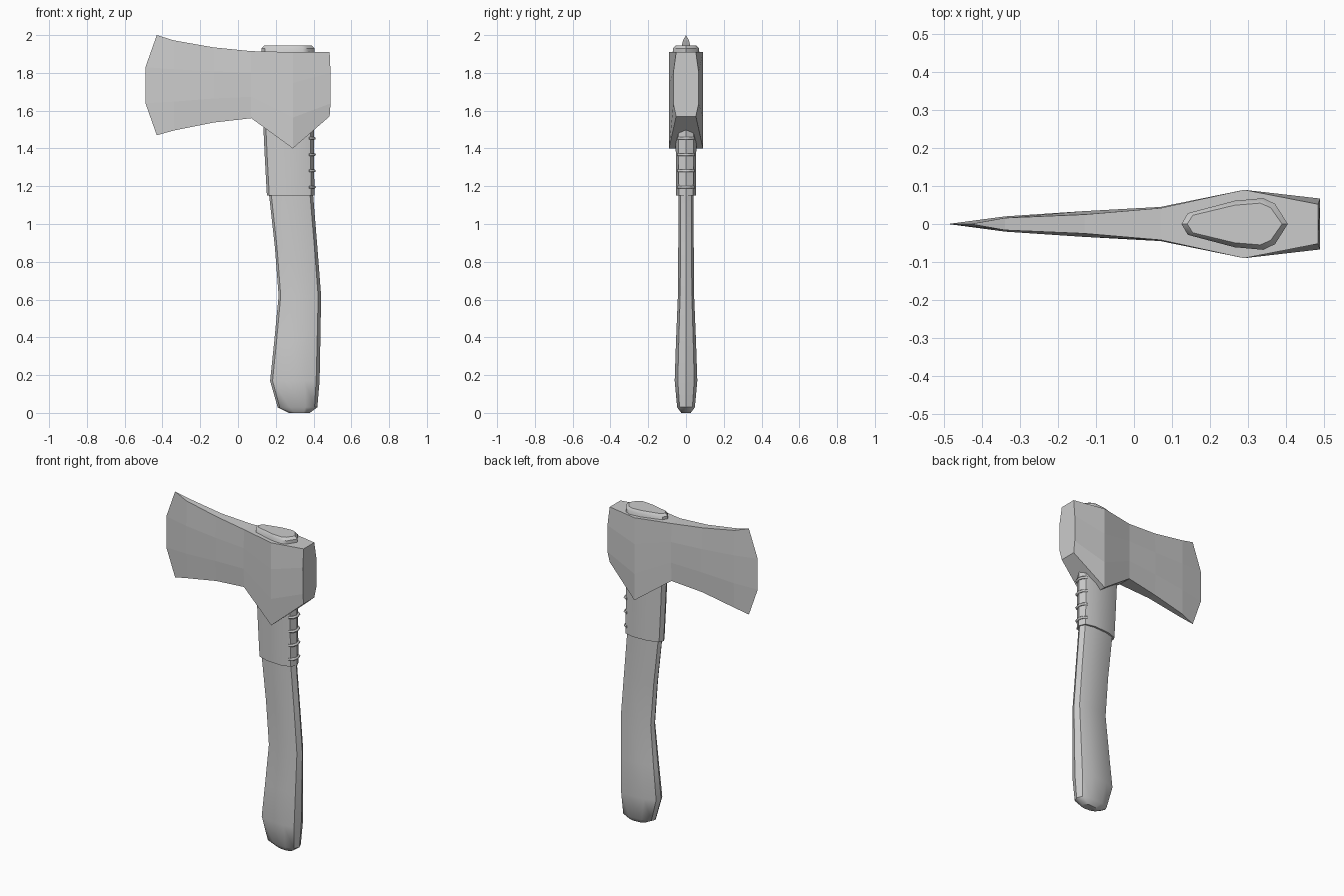
import bpy, bmesh, math

if "Cube" in bpy.data.objects:
    bpy.data.objects.remove(bpy.data.objects["Cube"])


def loft(name, rings, smooth=None):
    """Skin a closed surface through equal-length rings and cap both ends."""
    bm = bmesh.new()
    loops = [[bm.verts.new(p) for p in r] for r in rings]
    n = len(loops[0])
    for a, b in zip(loops, loops[1:]):
        for i in range(n):
            j = (i + 1) % n
            bm.faces.new((a[i], a[j], b[j], b[i]))
    bm.faces.new(loops[0])
    bm.faces.new(loops[-1])
    bmesh.ops.remove_doubles(bm, verts=bm.verts, dist=1e-4)
    bmesh.ops.recalc_face_normals(bm, faces=bm.faces)
    mesh = bpy.data.meshes.new(name)
    bm.to_mesh(mesh)
    bm.free()
    obj = bpy.data.objects.new(name, mesh)
    bpy.context.collection.objects.link(obj)
    if smooth:
        bpy.ops.object.select_all(action='DESELECT')
        obj.select_set(True)
        bpy.context.view_layer.objects.active = obj
        bpy.ops.object.shade_smooth_by_angle(angle=math.radians(smooth))
    return obj


def slice_x(x_end, x_mid, zb, zt, y_end, y_mid, low=0.32):
    """Octagonal slice of the head: two end rows and two middle rows per side."""
    h = zt - zb
    side = [(x_end, y_end, zb), (x_mid, y_mid, zb + h * low),
            (x_mid, y_mid, zb + h * 0.68), (x_end, y_end, zt)]
    return [(x, -y, z) for x, y, z in side] + side[::-1]


# Head: blade edge, cheeks, eye and poll
loft("axe_head", [
    slice_x(-0.43, -0.49, 1.47, 2.00, 0, 0),
    slice_x(-0.34, -0.34, 1.495, 1.972, 0.016, 0.02),
    slice_x(-0.13, -0.13, 1.537, 1.935, 0.025, 0.034),
    slice_x(0.07, 0.07, 1.56, 1.915, 0.042, 0.045),
    slice_x(0.29, 0.29, 1.40, 1.91, 0.09, 0.09),
    slice_x(0.485, 0.49, 1.57, 1.91, 0.052, 0.067, 0.2),
])

# Teardrop cross-section (fraction along x, fraction of half width)
HALF = [(0, 0), (0.06, 0.42), (0.5, 0.9), (0.77, 1), (0.88, 0.78), (1, 0)]
GRIP = [(0, 0), (0.05, 0.5), (0.3, 0.9), (0.7, 1), (0.93, 0.72), (1, 0)]


def slice_z(z, x0, x1, hy, half=GRIP):
    pts = half + [(u, -v) for u, v in half[-2:0:-1]]
    return [(x0 + u * (x1 - x0), v * hy, z) for u, v in pts]


# Handle with a curved grip and rounded butt
loft("handle", [slice_z(*s) for s in [
    (0.0, 0.27, 0.38, 0.025), (0.03, 0.21, 0.42, 0.047),
    (0.17, 0.17, 0.432, 0.06), (0.38, 0.192, 0.436, 0.053),
    (0.62, 0.215, 0.44, 0.043), (0.88, 0.195, 0.42, 0.041),
    (1.15, 0.165, 0.398, 0.041), (1.60, 0.14, 0.40, 0.045)]], 40)

# Handle end showing through the eye
loft("handle_top", [slice_z(*s, HALF) for s in [
    (1.88, 0.125, 0.405, 0.068), (1.93, 0.125, 0.405, 0.068),
    (1.945, 0.14, 0.39, 0.055)]], 40)

# Leather sleeve below the head
loft("sleeve", [slice_z(*s) for s in [
    (1.15, 0.153, 0.405, 0.053), (1.35, 0.142, 0.402, 0.054),
    (1.60, 0.13, 0.402, 0.056)]], 40)

# Laces along the back of the sleeve
for k in range(4):
    z = 1.195 + 0.086 * k
    curve = bpy.data.curves.new("lace_%d" % (k + 1), 'CURVE')
    curve.dimensions = '3D'
    curve.bevel_depth = 0.008
    curve.bevel_resolution = 1
    curve.use_fill_caps = True
    path = [(0.375, -0.04), (0.397, -0.028), (0.404, 0), (0.397, 0.028), (0.375, 0.04)]
    spline = curve.splines.new('POLY')
    spline.points.add(len(path) - 1)
    for p, (x, y) in zip(spline.points, path):
        p.co = (x, y, z, 1)
    bpy.context.collection.objects.link(bpy.data.objects.new(curve.name, curve))
